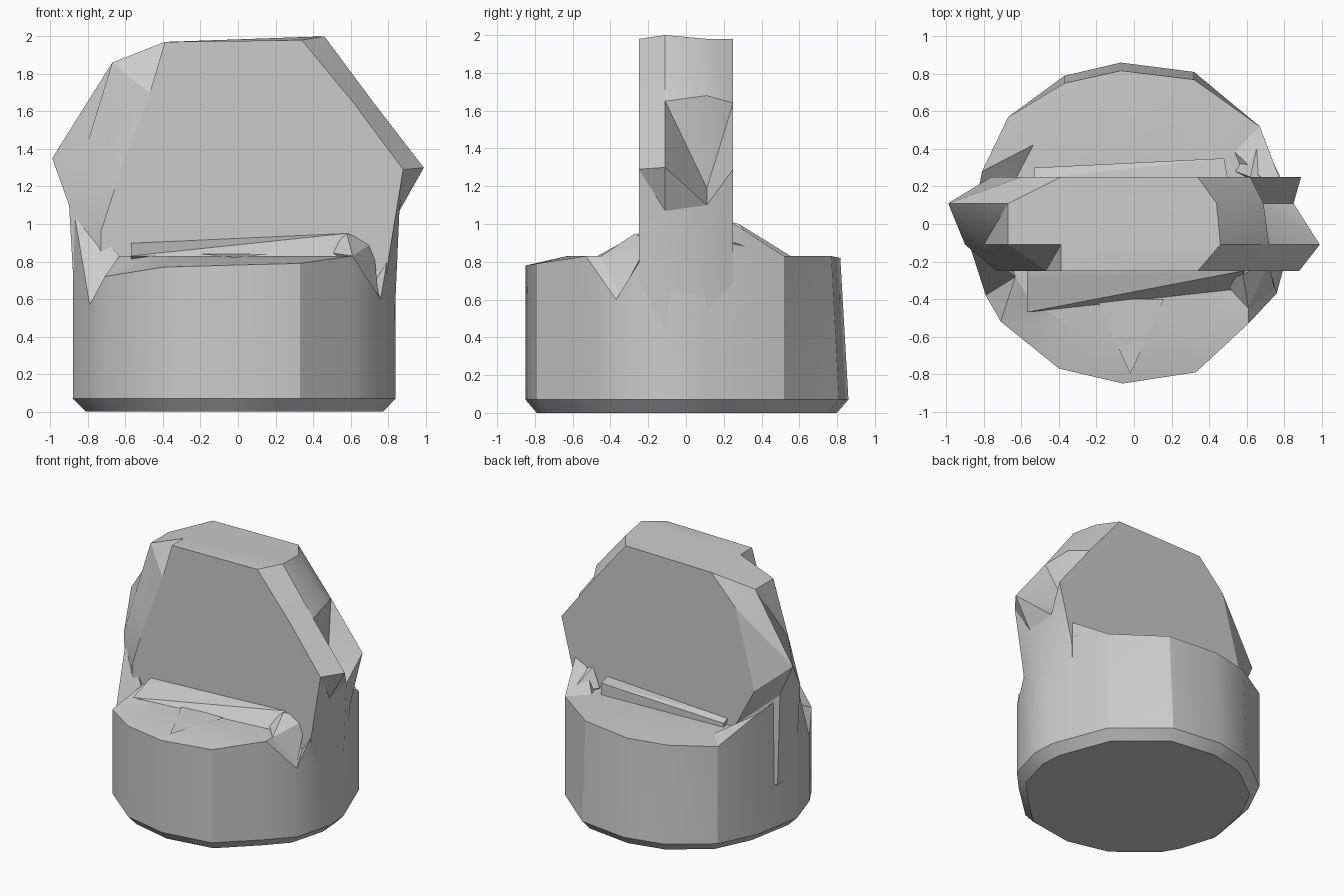
import bpy
import bmesh
import math

if "Cube" in bpy.data.objects:
    bpy.data.objects.remove(bpy.data.objects["Cube"], do_unlink=True)

GREY = (0.6, 0.6, 0.6, 1)
stone = bpy.data.materials.new("plain_grey")
stone.use_nodes = True
stone.diffuse_color = GREY
stone.node_tree.nodes["Principled BSDF"].inputs["Base Color"].default_value = GREY


def finish(name, bm, smooth_angle):
    bmesh.ops.recalc_face_normals(bm, faces=bm.faces)
    mesh = bpy.data.meshes.new(name)
    bm.to_mesh(mesh)
    bm.free()
    mesh.materials.append(stone)
    ob = bpy.data.objects.new(name, mesh)
    bpy.context.collection.objects.link(ob)
    bpy.ops.object.select_all(action="DESELECT")
    ob.select_set(True)
    bpy.context.view_layer.objects.active = ob
    if smooth_angle:
        bpy.ops.object.shade_smooth_by_angle(angle=math.radians(smooth_angle))
    return ob


def loft(name, rings, smooth_angle):
    """Bridge closed rings of points in order and cap both ends."""
    bm = bmesh.new()
    loops = [[bm.verts.new(p) for p in ring] for ring in rings]
    count = len(loops[0])
    for a, b in zip(loops, loops[1:]):
        for i in range(count):
            j = (i + 1) % count
            bm.faces.new((a[i], a[j], b[j], b[i]))
    bm.faces.new(loops[0])
    bm.faces.new(loops[-1])
    bmesh.ops.triangulate(bm, faces=[f for f in bm.faces if len(f.verts) == 4])
    return finish(name, bm, smooth_angle)


def hull(name, points):
    bm = bmesh.new()
    for p in points:
        bm.verts.new(p)
    found = bmesh.ops.convex_hull(bm, input=bm.verts)
    bmesh.ops.delete(bm, geom=found["geom_interior"], context="VERTS")
    return finish(name, bm, 0)


# Round base: footprint x, y and rim height, notched beside the slab
rim = [(-0.07, 0.86, 0.82), (-0.37, 0.79, 0.82), (-0.67, 0.57, 0.82),
       (-0.81, 0.28, 1.0), (-0.88, -0.1, 1.1), (-0.79, -0.38, 0.57),
       (-0.71, -0.52, 0.72), (-0.4, -0.77, 0.77), (-0.06, -0.85, 0.78),
       (0.33, -0.79, 0.79), (0.61, -0.53, 0.83), (0.76, -0.37, 0.6),
       (0.84, -0.08, 1.07), (0.83, 0.1, 1.1), (0.67, 0.52, 0.83),
       (0.32, 0.81, 0.83)]


def taper(y):
    return 0.95 if y > 0.6 else 1.0


foot = [(x * 0.92, y * 0.93, 0) for x, y, z in rim]
skirt = [(x, y, 0.07) for x, y, z in rim]
edge = [(x, y * taper(y), z) for x, y, z in rim]
deck = [(x * 0.8, y * 0.74, 0.83) for x, y, z in rim]
loft("round_base", [foot, skirt, edge, deck], 28)

# Upright slab: four outlines from front to back
outlines = {
    -0.25: [(-0.73, 0.4), (-0.73, 0.96), (-0.62, 1.3), (-0.47, 1.7), (-0.39, 1.97),
            (0.34, 1.98), (0.62, 1.64), (0.88, 1.29), (0.8, 0.8), (0.77, 0.4)],
    -0.11: [(-0.86, 0.4), (-0.9, 1.1), (-0.8, 1.44), (-0.67, 1.86), (-0.39, 1.97),
            (0.46, 2.0), (0.72, 1.65), (0.99, 1.3), (0.86, 1.07), (0.83, 0.4)],
    0.11: [(-0.86, 0.4), (-0.88, 1.1), (-0.99, 1.35), (-0.67, 1.86), (-0.39, 1.97),
           (0.44, 1.98), (0.69, 1.68), (0.69, 1.19), (0.85, 1.1), (0.82, 0.4)],
    0.25: [(-0.6, 0.4), (-0.6, 0.85), (-0.76, 1.15), (-0.6, 1.75), (-0.39, 1.97),
           (0.34, 1.98), (0.62, 1.64), (0.89, 1.29), (0.78, 0.85), (0.76, 0.4)],
}
loft("upright_slab", [[(x, y, z) for x, z in line] for y, line in outlines.items()], 25)

# Sloping ledges where the slab meets the base
hull("front_ledge", [(-0.57, -0.28, 0.89), (0.61, -0.34, 0.83), (0.58, -0.25, 0.95),
                     (-0.57, -0.24, 0.9), (-0.57, -0.47, 0.83), (0.6, -0.24, 0.75),
                     (-0.57, -0.24, 0.75)])
hull("back_ledge", [(-0.53, 0.3, 0.86), (0.48, 0.35, 0.92), (0.5, 0.24, 0.93),
                    (-0.53, 0.24, 0.88), (0.48, 0.35, 0.8), (-0.53, 0.3, 0.8),
                    (0, 0.24, 0.8)])

# Gussets beside the slab
hull("front_gusset", [(0.58, -0.27, 0.95), (0.75, -0.36, 0.6), (0.47, -0.3, 0.85),
                      (0.61, -0.45, 0.83), (0.72, -0.2, 0.9), (0.6, -0.2, 0.6)])
hull("back_gusset", [(0.62, 0.25, 0.97), (0.67, 0.48, 0.83), (0.54, 0.28, 0.84),
                     (0.78, 0.25, 0.9), (0.65, 0.22, 0.7)])

# Thin shard lying on the front deck
hull("front_shard", [(-0.2, -0.4, 0.84), (-0.02, -0.8, 0.82), (0.16, -0.4, 0.84),
                     (-0.02, -0.5, 0.835)])
